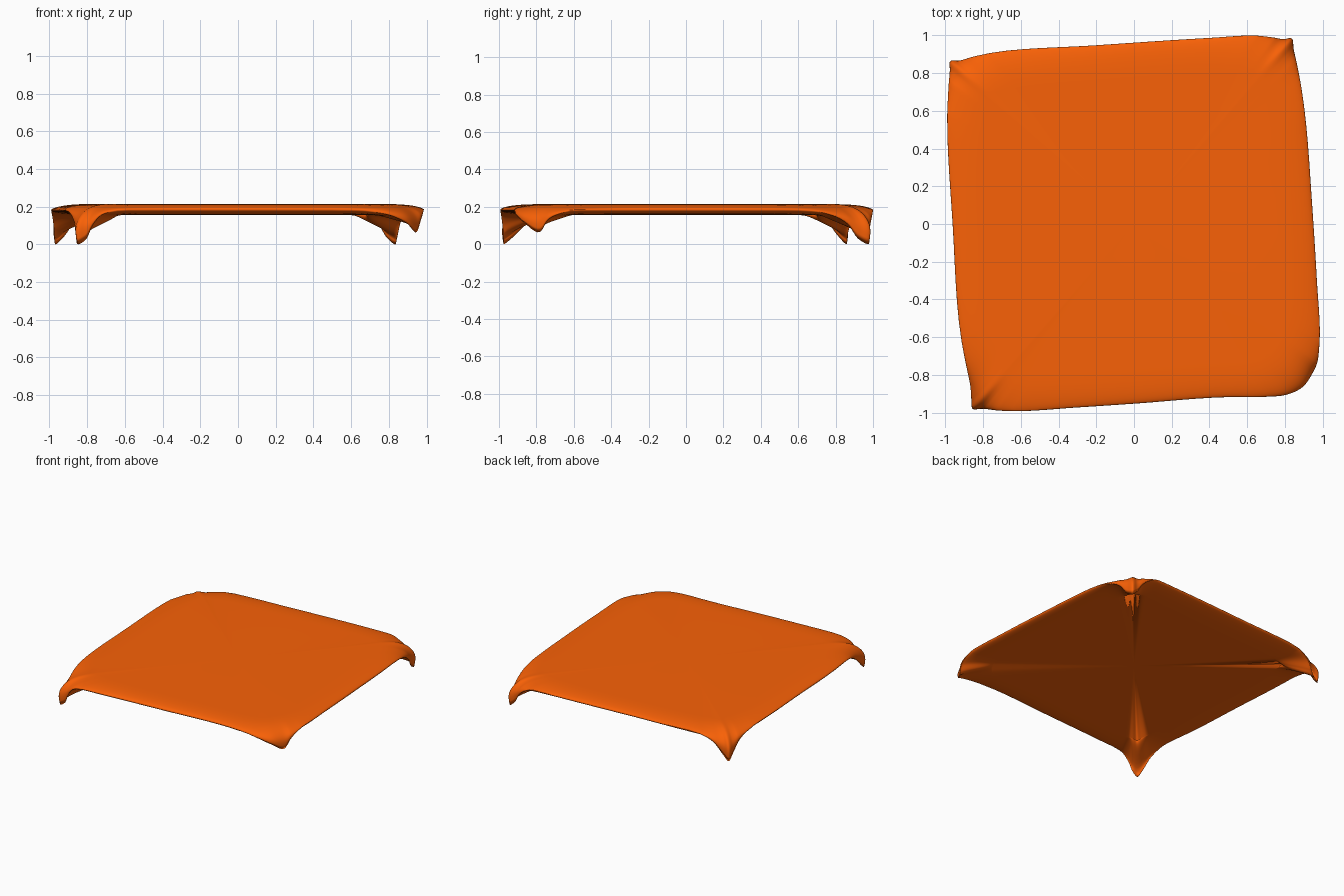
import bpy, bmesh, math
from mathutils import Vector

if "Cube" in bpy.data.objects:
    bpy.data.objects.remove(bpy.data.objects["Cube"])

TOP, UNDER, INSET, RINGS = 0.214, 0.157, 0.20, 16
# outline x, y and lower height of the rim, counter-clockwise from the front-left tip
HEM = [(-.862, -.99, 0), (-.82, -.988, .02), (-.78, -.988, .08), (-.73, -.991, .13), (-.64, -.993, .154),
       (-.3, -.973, .157), (0, -.953, .157), (.5, -.918, .157), (.7, -.917, .15), (.81, -.908, .13),
       (.9, -.868, .095), (.957, -.79, .055), (.975, -.74, .11), (.985, -.62, .154),
       (.97, -.3, .157), (.945, .1, .157), (.905, .6, .156), (.885, .75, .14), (.865, .87, .09),
       (.853, .94, .02), (.845, .992, 0), (.80, .988, .03), (.75, .993, .09), (.65, 1.0, .15),
       (.4, .987, .157), (-.2, .948, .157), (-.76, .908, .15), (-.86, .89, .11), (-.94, .873, .03),
       (-.982, .872, 0), (-.984, .82, .04), (-.986, .76, .1), (-.991, .58, .154),
       (-.962, 0, .157), (-.915, -.62, .156), (-.892, -.75, .14), (-.873, -.86, .09), (-.869, -.94, .03)]


def smooth_loop(pts, steps):
    """Closed spline through unevenly spaced points."""
    pts = [Vector(p) for p in pts]
    n, out = len(pts), []
    for i in range(n):
        p0, p1, p2, p3 = (pts[(i + k) % n] for k in (-1, 0, 1, 2))
        d0, d1, d2 = (p1 - p0).length, (p2 - p1).length, (p3 - p2).length
        m1 = ((p1 - p0) / d0 * d1 + (p2 - p1) / d1 * d0) / (d0 + d1) * d1
        m2 = ((p2 - p1) / d1 * d2 + (p3 - p2) / d2 * d1) / (d1 + d2) * d1
        for j in range(steps):
            t = j / steps
            out.append(p1 * (2*t**3 - 3*t*t + 1) + m1 * (t**3 - 2*t*t + t)
                       + p2 * (3*t*t - 2*t**3) + m2 * (t**3 - t*t))
    return out


loop = smooth_loop(HEM, 6)
n = len(loop)
# droop: 0 along straight edges, 1 at the hanging tips; soft version for the upper surface
droop = [min(1, max(0, 1 - p.z / UNDER)) for p in loop]
soft = [sum(droop[(i + k) % n] for k in range(-10, 11)) / 21 for i in range(n)]

bm = bmesh.new()


def make_ring(a, upper):
    """One ring at angle a: 0 is the flat face, pi/2 the outer rim."""
    s, fall = math.sin(a), 1 - max(0, math.cos(a)) ** 0.85
    ring = []
    for i, p in enumerate(loop):
        d = droop[i]
        rim_z = (1 - d) * 0.185
        power = 0.85 if upper else 0.85 + 4 * d
        scale = 1 - INSET + INSET * s ** power
        scale *= 1 - 0.016 * d * max(0, (a / (math.pi / 2) - 0.7) / 0.3) ** 2
        base = TOP if upper else UNDER
        if upper:
            ds = soft[i] + (d - soft[i]) * fall
            rim_z = (1 - ds) * 0.185
        ring.append(bm.verts.new((p.x * scale, p.y * scale, base + (rim_z - base) * fall)))
    return ring


# rings run over the top shoulder, around the rim, then back underneath
angles = [math.pi / 2 * r / RINGS for r in range(RINGS + 1)]
rings = [make_ring(a, True) for a in angles]
rings += [make_ring(a, False) for a in reversed(angles[:-1])]
for a, b in zip(rings, rings[1:]):
    for i in range(n):
        j = (i + 1) % n
        bm.faces.new((a[i], b[i], b[j], a[j]))

# flat middle, top and underside
for ring, z in ((rings[0], TOP), (rings[-1], UNDER)):
    centre = bm.verts.new((0, 0, z))
    for i in range(n):
        bm.faces.new((centre, ring[i], ring[(i + 1) % n]))

# even out creases above and below the rim
bm.verts.ensure_lookup_table()
inner = [v for r in rings[1:RINGS - 2] + rings[RINGS + 3:-1] for v in r]
for _ in range(8):
    bmesh.ops.smooth_vert(bm, verts=inner, factor=0.5, use_axis_x=False, use_axis_y=False, use_axis_z=True)
bmesh.ops.recalc_face_normals(bm, faces=bm.faces)
for f in bm.faces:
    f.smooth = True

mesh = bpy.data.meshes.new("tablecloth")
bm.to_mesh(mesh)
bm.free()
cloth = bpy.data.objects.new("tablecloth", mesh)
bpy.context.collection.objects.link(cloth)

mat = bpy.data.materials.new("orange_fabric")
mat.diffuse_color = (0.95, 0.12, 0.002, 1)
mat.use_nodes = True
mat.node_tree.nodes["Principled BSDF"].inputs["Base Color"].default_value = mat.diffuse_color
mesh.materials.append(mat)
